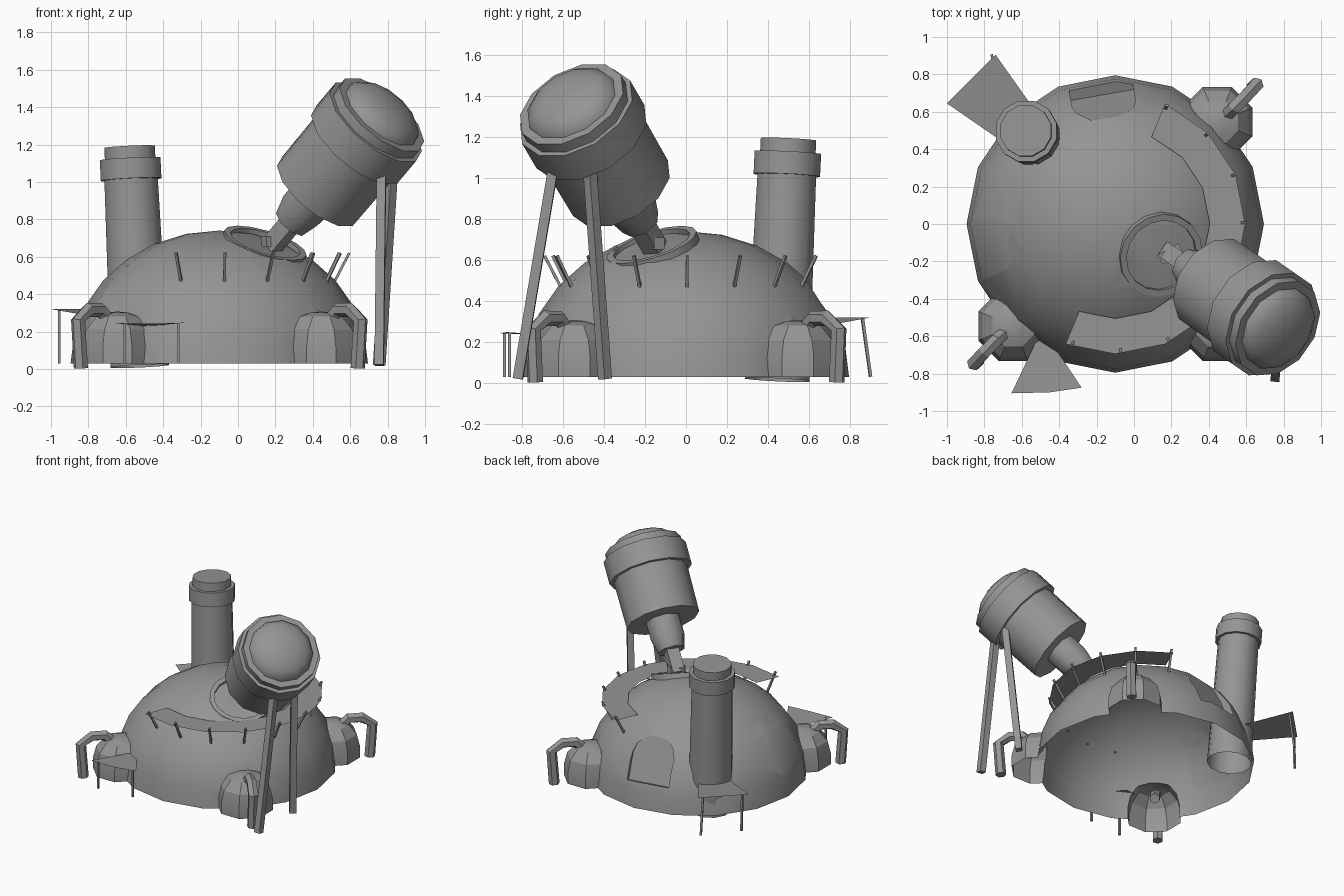
import bpy, bmesh
from math import sin, cos, pi, radians
from mathutils import Vector, Matrix, Euler

if "Cube" in bpy.data.objects:
    bpy.data.objects.remove(bpy.data.objects["Cube"])

CX = -0.1          # dome centre on x
A, B, Z0 = 0.795, 0.71, 0.03   # dome radius, height, base level
GREY = bpy.data.materials.new("dark_grey")
GREY.diffuse_color = (0.3, 0.3, 0.3, 1)
GREY.use_nodes = True
GREY.node_tree.nodes["Principled BSDF"].inputs["Base Color"].default_value = GREY.diffuse_color


def finish(name, bm, mat=None, angle=40):
    if mat:
        bm.transform(mat)
    bmesh.ops.recalc_face_normals(bm, faces=bm.faces)
    me = bpy.data.meshes.new(name)
    bm.to_mesh(me)
    bm.free()
    me.materials.append(GREY)
    ob = bpy.data.objects.new(name, me)
    bpy.context.collection.objects.link(ob)
    if angle:
        smooth(ob, angle)
    return ob


def smooth(ob, angle):
    bpy.ops.object.select_all(action='DESELECT')
    ob.select_set(True)
    bpy.context.view_layer.objects.active = ob
    bpy.ops.object.shade_smooth_by_angle(angle=radians(angle))


def aim(origin, axis):
    q = Vector(axis).to_track_quat('Z', 'Y')
    return Matrix.Translation(origin) @ q.to_matrix().to_4x4()


def lathe(name, profile, sides, mat=None, phase=0.0, caps=(0, -1), closed=False, angle=40):
    """Revolve (radius, height) points about z."""
    bm = bmesh.new()
    rings = []
    for r, z in profile:
        n = sides if r > 1e-6 else 1
        rings.append([bm.verts.new((r * cos(phase + 2 * pi * i / sides),
                                    r * sin(phase + 2 * pi * i / sides), z)) for i in range(n)])
    pairs = list(zip(rings, rings[1:])) + ([(rings[-1], rings[0])] if closed else [])
    for a, b in pairs:
        for i in range(sides):
            j = (i + 1) % sides
            quad = [a[i % len(a)], a[j % len(a)], b[j % len(b)], b[i % len(b)]]
            bm.faces.new(list(dict.fromkeys(quad)))
    if not closed:
        for k in caps:
            if len(rings[k]) > 2:
                bm.faces.new(rings[k])
    return finish(name, bm, mat, angle)


def tube(name, points, r, sides=4):
    """Sweep a regular section along a planar or straight path."""
    pts = [Vector(p) for p in points]
    d = pts[-1] - pts[0]
    side = Vector((-d.y, d.x, 0))
    side = side.normalized() if side.length > 1e-4 else Vector((1, 0, 0))
    bm = bmesh.new()
    rings = []
    for i, p in enumerate(pts):
        t = (pts[min(i + 1, len(pts) - 1)] - pts[max(i - 1, 0)]).normalized()
        up = t.cross(side).normalized()
        rings.append([bm.verts.new(p + r * (side * cos(a) + up * sin(a)))
                      for a in [pi / sides + 2 * pi * k / sides for k in range(sides)]])
    for a, b in zip(rings, rings[1:]):
        for i in range(sides):
            j = (i + 1) % sides
            bm.faces.new((a[i], a[j], b[j], b[i]))
    bm.faces.new(rings[0])
    bm.faces.new(rings[-1])
    return finish(name, bm, angle=0)


def sheet(name, pts):
    bm = bmesh.new()
    bm.faces.new([bm.verts.new(p) for p in pts])
    return finish(name, bm, angle=0)


# main dome shell
rows = 7
dome = lathe("dome", [(A * cos(pi / 2 * i / rows) if i < rows else 0,
                       B * sin(pi / 2 * i / rows)) for i in range(rows + 1)],
             16, Matrix.Translation((CX, 0, Z0)), angle=0)

# corner pods joined to the dome, arched window niches and hatch cut out of it
tools = []
for sx, sy in ((1, 1), (1, -1), (-1, -1)):
    pod = lathe("pod_tool", [(0.203, 0.03), (0.203, 0.12), (0.18, 0.21), (0.12, 0.28), (0.06, 0.302),
                             (0, 0.307)], 8, Matrix.Translation((CX + sx * 0.545, sy * 0.545, 0)),
                phase=pi / 8, angle=0)
    tools.append((pod, 'UNION'))
for loc, yaw in (((-0.17, 0.69, 0.2), 100), ((-0.775, -0.11, 0.2), 196)):
    bm = bmesh.new()
    outline = [(-0.17, 0), (0.17, 0), (0.17, 0.2)]
    outline += [(0.17 * cos(a), 0.2 + 0.15 * sin(a)) for a in [pi * k / 6 for k in range(1, 6)]]
    outline += [(-0.17, 0.2)]
    f = bm.faces.new([bm.verts.new((x, 0, z)) for x, z in outline])
    ext = bmesh.ops.extrude_face_region(bm, geom=[f])
    bmesh.ops.translate(bm, vec=(0, 0.4, 0),
                        verts=[v for v in ext['geom'] if isinstance(v, bmesh.types.BMVert)])
    rot = Euler((radians(22), 0, radians(yaw - 90))).to_matrix().to_4x4()
    tools.append((finish("niche_cutter", bm, Matrix.Translation(loc) @ rot, 0), 'DIFFERENCE'))
hatch = aim((0.143, -0.165, 0.663), (0.31, -0.31, 1))
tools.append((lathe("hatch_cutter", [(0.21, -0.01), (0.21, 0.15)], 16, hatch, angle=0), 'DIFFERENCE'))
for tool, op in tools:
    tool.hide_render = True
    m = dome.modifiers.new("tool", 'BOOLEAN')
    m.operation, m.object, m.solver = op, tool, 'EXACT'
dg = bpy.context.evaluated_depsgraph_get()
dome.data = bpy.data.meshes.new_from_object(dome.evaluated_get(dg))
dome.modifiers.clear()
for tool, op in tools:
    bpy.data.objects.remove(tool)

# open the underside of the dome
bm = bmesh.new()
bm.from_mesh(dome.data)
base = [f for f in bm.faces if all(v.co.z < Z0 + 0.001 for v in f.verts)]
bmesh.ops.delete(bm, geom=base, context='FACES')
bmesh.ops.remove_doubles(bm, verts=bm.verts, dist=0.0005)
bm.to_mesh(dome.data)
bm.free()
dome.data.materials.clear()
dome.data.materials.append(GREY)
smooth(dome, 24)

# hatch rim
lathe("hatch_rim", [(0.195, -0.04), (0.23, -0.04), (0.23, 0.012), (0.195, 0.012)],
      16, hatch, closed=True)

# chimney, open at the bottom
lathe("chimney", [(0.162, 0), (0.148, 1.0), (0.168, 1.0), (0.168, 1.11), (0.14, 1.11), (0.14, 1.175)],
      12, aim((-0.525, 0.445, 0.015), (-0.055, 0.055, 1.18)), caps=(-1,))

# telescope: barrel, domed lens, neck and joint
scope = aim((0.425, -0.32, 0.95), (0.588, -0.407, 0.699))
PH = pi / 12
lathe("telescope_barrel", [(0.268, 0), (0.272, 0.36), (0.305, 0.36), (0.305, 0.53),
                           (0.28, 0.53), (0.28, 0.585)], 12, scope, PH)
lathe("telescope_lens", [(0.24, 0.57)] + [(0.24 * cos(a), 0.575 + 0.11 * sin(a))
      for a in (0.3, 0.7, 1.1)] + [(0, 0.685)], 12, scope, PH)
lathe("telescope_neck", [(0.1, -0.24), (0.13, -0.13), (0.13, 0.01)], 8, scope, angle=50)
lathe("telescope_joint", [(0.065, -0.42), (0.065, -0.23)], 4, scope, pi / 4)
tube("joint_pin", [(0.14, -0.19, 0.68), (0.25, -0.13, 0.68)], 0.04)

# telescope support legs
tube("support_leg_front", [(0.755, -0.82, 0.02), (0.767, -0.645, 1.06)], 0.034)
tube("support_leg_rear", [(0.755, -0.395, 0.02), (0.822, -0.47, 1.06)], 0.034)

# bent pipes on the pods
for sx, sy in ((1, 1), (1, -1), (-1, -1)):
    path = [(0.54, 0.53, 0.19), (0.59, 0.58, 0.26), (0.635, 0.62, 0.315), (0.7, 0.685, 0.315),
            (0.755, 0.745, 0.26), (0.74, 0.735, 0.004)]
    tube("bent_pipe", [(CX + sx * x, sy * y, z) for x, y, z in path], 0.039, 6)

# curved canopy around the dome with its posts
bm = bmesh.new()
angs = [radians(-112.5 + 22.5 * i) for i in range(9)]
ring = [[bm.verts.new((CX + r * cos(a), r * sin(a), 0.59)) for r in (0.505, 0.695)] for a in angs]
for p, q in zip(ring, ring[1:]):
    bm.faces.new((p[0], p[1], q[1], q[0]))
finish("curved_canopy", bm, angle=0)
for a in [radians(-110 + 22.1 * i) for i in range(9)]:
    tube("canopy_post", [(CX + 0.005 + r * cos(a), r * sin(a), z)
                         for r, z in ((0.61, 0.465), (0.69, 0.62))], 0.01)

# ground awnings and their posts
sheet("front_awning", [(-0.655, -0.905, 0.245), (-0.45, -0.9, 0.242), (-0.28, -0.875, 0.248),
                       (-0.45, -0.62, 0.23), (-0.52, -0.62, 0.23)])
sheet("back_awning", [(-1.0, 0.645, 0.32), (-0.74, 0.905, 0.32), (-0.51, 0.58, 0.26), (-0.66, 0.41, 0.26)])
for x, y, z, ox, oy in ((-0.605, -0.885, 0.245, 0, 0), (-0.32, -0.86, 0.245, 0, 0),
                        (-0.955, 0.66, 0.315, 0, 0.01), (-0.75, 0.86, 0.315, -0.01, 0.04)):
    tube("awning_post", [(x + ox, y + oy, 0.03), (x, y, z)], 0.01)
